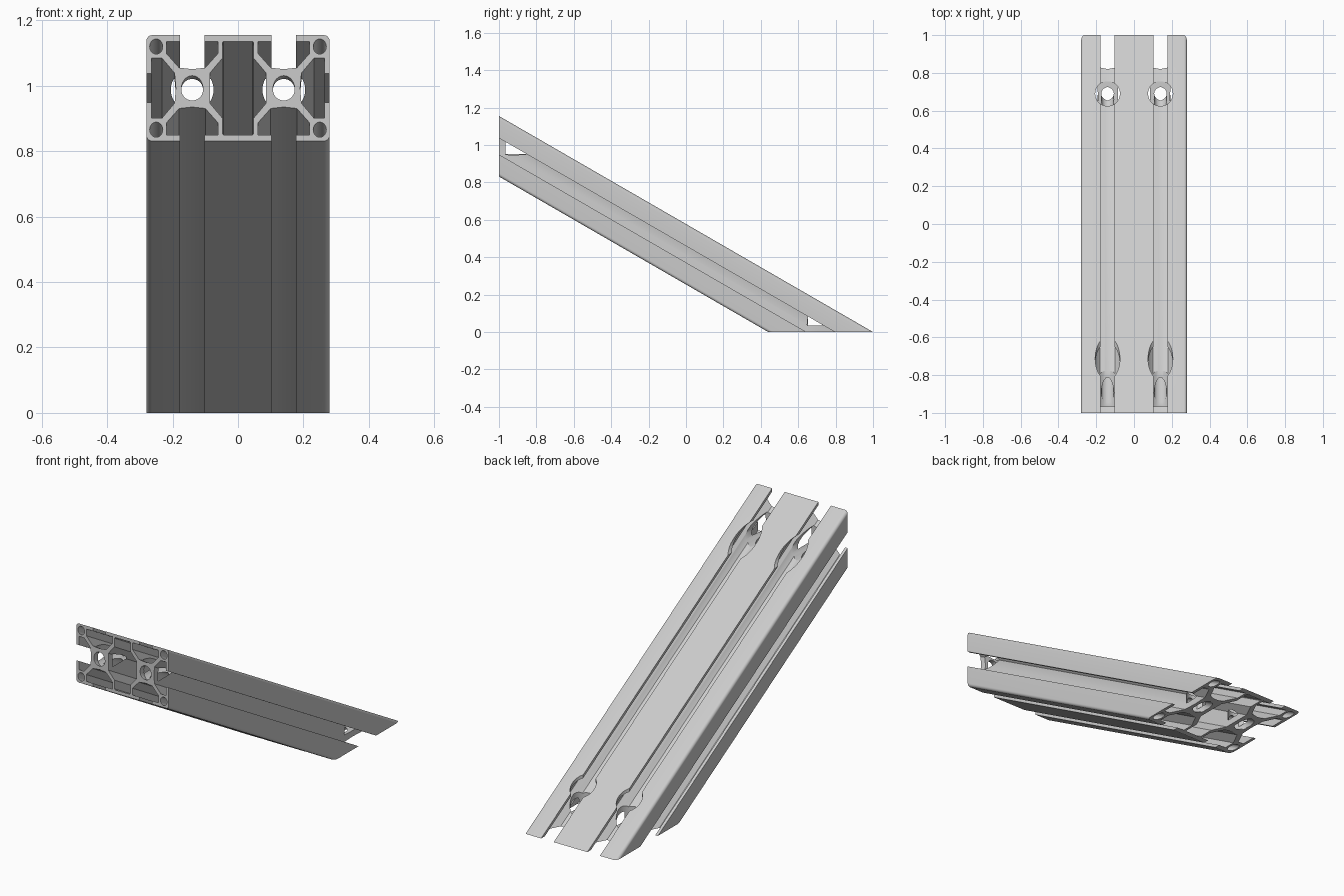
import bpy, bmesh, math
from mathutils import Matrix

if "Cube" in bpy.data.objects:
    bpy.data.objects.remove(bpy.data.objects["Cube"])

TILT = math.radians(30)
HALF_W, HALF_H, CELL = 0.28, 0.14, 0.14      # profile half sizes, cell centre offset
Z_FRONT = 2 * math.tan(TILT) - HALF_H / math.cos(TILT)   # axis height at front cut
Y_BACK = 1 - HALF_H / math.sin(TILT)                     # axis position at floor cut

metal = bpy.data.materials.new("light grey metal")
metal.diffuse_color = (0.6, 0.6, 0.6, 1)
metal.use_nodes = True
metal.node_tree.nodes["Principled BSDF"].inputs["Base Color"].default_value = metal.diffuse_color


def arc(cx, cy, r, a0, a1, n):
    return [(cx + r * math.cos(math.radians(a0 + (a1 - a0) * i / n)),
             cy + r * math.sin(math.radians(a0 + (a1 - a0) * i / n))) for i in range(n + 1)]


def circle(cx, cy, r, n=24):
    return arc(cx, cy, r, 0, 360, n)[:-1]


def corner(sx, sy, start):
    r = 0.016
    return arc(sx * (HALF_W - r), sy * (HALF_H - r), r, start, start + 90, 5)


def channel(cx, angle):
    # undercut slot, drawn facing up and turned to its side
    half = [(0.038, 0.14), (0.038, 0.124), (0.079, 0.124), (0.079, 0.092), (0.04, 0.054)]
    pts = half + [(0, 0.05)] + [(-x, y) for x, y in reversed(half)]
    c, s = round(math.cos(math.radians(angle))), round(math.sin(math.radians(angle)))
    return [(cx + c * x - s * y, s * x + c * y) for x, y in pts]


# Cross-section: outline, middle chamber, core bores and corner bores
outline = (channel(CELL, -90) + corner(1, 1, 0) + channel(CELL, 0) + channel(-CELL, 0)
           + corner(-1, 1, 90) + channel(-CELL, 90) + corner(-1, -1, 180)
           + channel(-CELL, 180) + channel(CELL, 180) + corner(1, -1, 270))
quarter = [(0.086, 0.04), (0.048, 0.079), (0.048, 0.120), (0.044, 0.124)]
right = [(x, -y) for x, y in reversed(quarter)] + quarter
chamber = right + [(-x, -y) for x, y in right]
loops = [outline, chamber]
for sx in (-1, 1):
    loops.append(circle(sx * CELL, 0, 0.033))
    for sy in (-1, 1):
        loops.append(circle(sx * 0.25, sy * 0.11, 0.02))

curve = bpy.data.curves.new("profile", 'CURVE')
curve.dimensions = '2D'
curve.fill_mode = 'BOTH'
curve.extrude = 1
for loop in loops:
    sp = curve.splines.new('POLY')
    sp.points.add(len(loop) - 1)
    for p, (x, y) in zip(sp.points, loop):
        p.co = (x, y, 0, 1)
    sp.use_cyclic_u = True
helper = bpy.data.objects.new("profile", curve)
bpy.context.collection.objects.link(helper)
mesh = bpy.data.meshes.new_from_object(helper.evaluated_get(bpy.context.evaluated_depsgraph_get()))
bpy.data.objects.remove(helper)

# Lay the bar at its tilt with a vertical front cut and a level floor cut
bm = bmesh.new()
bm.from_mesh(mesh)
bmesh.ops.remove_doubles(bm, verts=bm.verts, dist=1e-5)
for v in bm.verts:
    x, h, side = v.co
    if side > 0:
        v.co = (x, -1, Z_FRONT + h / math.cos(TILT))
    else:
        v.co = (x, Y_BACK + h / math.sin(TILT), 0)
bmesh.ops.recalc_face_normals(bm, faces=bm.faces)
bm.to_mesh(mesh)
bm.free()
mesh.materials.clear()
mesh.materials.append(metal)
brace = bpy.data.objects.new("slotted_brace_bar", mesh)
bpy.context.collection.objects.link(brace)


def drill(x, r, start, end, along_y):
    # straight round cut along y (through the front) or z (through the floor)
    m = bpy.data.meshes.new("drill")
    b = bmesh.new()
    bmesh.ops.create_cone(b, cap_ends=True, segments=40, radius1=r, radius2=r, depth=end - start)
    mid = (start + end) / 2
    if along_y:
        mat = Matrix.Translation((x, mid, 0.988)) @ Matrix.Rotation(math.pi / 2, 4, 'X')
    else:
        mat = Matrix.Translation((x, 0.69, mid))
    bmesh.ops.transform(b, matrix=mat, verts=b.verts)
    b.to_mesh(m)
    b.free()
    m.materials.append(metal)
    tool = bpy.data.objects.new("drill", m)
    bpy.context.collection.objects.link(tool)
    mod = brace.modifiers.new("drill", 'BOOLEAN')
    mod.operation, mod.solver, mod.object = 'DIFFERENCE', 'EXACT', tool
    bpy.ops.object.modifier_apply(modifier=mod.name)
    bpy.data.objects.remove(tool)


# Bolt holes and their counterbores at both ends
bpy.context.view_layer.objects.active = brace
brace.select_set(True)
for x in (-CELL, CELL):
    drill(x, 0.033, -1.1, -0.5, True)
    drill(x, 0.0655, -0.965, -0.5, True)
    drill(x, 0.033, -0.1, 0.5, False)
    drill(x, 0.0655, 0.035, 0.5, False)

bpy.ops.object.shade_smooth_by_angle(angle=math.radians(30))
